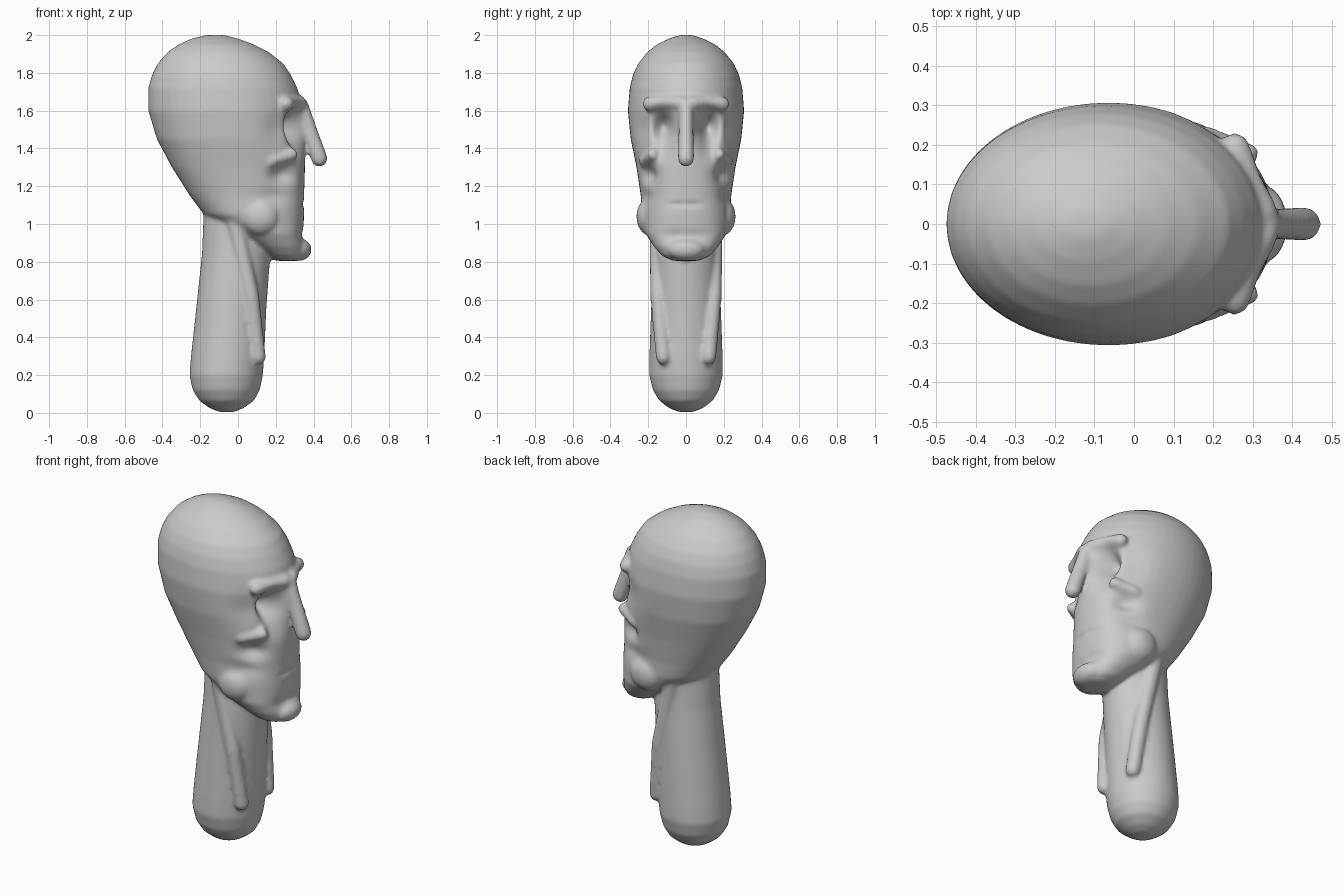
import bpy, bmesh, math
from mathutils import Vector

if "Cube" in bpy.data.objects:
    bpy.data.objects.remove(bpy.data.objects["Cube"])

bm = bmesh.new()
SEG = 48


def loft(rings):
    """Skin a list of closed point rings and cap both ends."""
    rows = [[bm.verts.new(p) for p in r] for r in rings]
    n = len(rows[0])
    for a, b in zip(rows, rows[1:]):
        for i in range(n):
            j = (i + 1) % n
            bm.faces.new((a[i], a[j], b[j], b[i]))
    bm.faces.new(rows[0][::-1])
    bm.faces.new(rows[-1])


def section(z, back, front, half, n=2.0):
    """Horizontal egg section; n above 2 makes the sides squarer."""
    mid, r = (back + front) / 2, (front - back) / 2
    pts = []
    for i in range(SEG):
        t = 2 * math.pi * i / SEG
        c, s = math.cos(t), math.sin(t)
        k = 2 / n
        pts.append((mid + r * math.copysign(abs(c) ** k, c),
                    half * math.copysign(abs(s) ** k, s), z))
    return pts


def ball(p, r):
    res = bmesh.ops.create_uvsphere(bm, u_segments=24, v_segments=14, radius=1)
    for v in res["verts"]:
        v.co = Vector(p) + Vector((v.co.x * r[0], v.co.y * r[1], v.co.z * r[2]))


def limb(a, b, ra, rb):
    """Tapered capsule between two points."""
    a, b = Vector(a), Vector(b)
    d = (b - a).normalized()
    q = d.to_track_quat('Z', 'Y')
    rings = []
    for k in range(14):
        f = (k % 7) / 6.5 * math.pi / 2
        if k < 7:
            f = (0.5 + 6 - k) / 6.5 * math.pi / 2 - 0.12
            o, h, r = a, -math.sin(f) * ra, math.cos(f) * ra
        else:
            o, h, r = b, math.sin(f) * rb, math.cos(f) * rb
        rings.append([o + q @ Vector((r * math.cos(t), r * math.sin(t), h))
                      for t in (2 * math.pi * i / 16 for i in range(16))])
    loft(rings)


# skull and jaw: z, back, front, half width, squareness
loft([section(*s) for s in [
    (0.805, 0.20, 0.33, 0.07), (0.83, 0.16, 0.35, 0.125, 2.2),
    (0.88, 0.09, 0.355, 0.17, 2.3), (0.95, -0.02, 0.345, 0.215, 2.4),
    (1.05, -0.18, 0.35, 0.235, 2.4), (1.15, -0.255, 0.35, 0.24, 2.3),
    (1.30, -0.35, 0.355, 0.262, 2.2), (1.45, -0.43, 0.355, 0.293, 2.1),
    (1.60, -0.475, 0.345, 0.308), (1.72, -0.475, 0.315, 0.298),
    (1.79, -0.455, 0.28, 0.281), (1.85, -0.425, 0.24, 0.253),
    (1.91, -0.373, 0.163, 0.205), (1.95, -0.315, 0.085, 0.155),
    (1.98, -0.25, 0.005, 0.095), (2.0, -0.17, -0.07, 0.035)]])

# neck with rounded base
loft([section(*s) for s in [
    (0.005, -0.10, -0.02, 0.04), (0.025, -0.15, 0.03, 0.09),
    (0.065, -0.205, 0.085, 0.142), (0.12, -0.24, 0.115, 0.175),
    (0.20, -0.257, 0.132, 0.195), (0.30, -0.249, 0.139, 0.194),
    (0.55, -0.222, 0.15, 0.185), (0.85, -0.19, 0.172, 0.172),
    (1.12, -0.18, 0.16, 0.16)]])

# nose, chin
limb((0.335, 0, 1.63), (0.43, 0, 1.347), 0.038, 0.044)
ball((0.325, 0, 0.865), (0.065, 0.10, 0.06))
for s in (1, -1):
    # brow, cheekbone, jaw corner
    limb((0.325, s * 0.03, 1.64), (0.255, s * 0.192, 1.635), 0.04, 0.04)
    limb((0.29, s * 0.17, 1.37), (0.18, s * 0.215, 1.33), 0.035, 0.038)
    ball((0.12, s * 0.195, 1.04), (0.10, 0.068, 0.10))
    # neck muscle
    limb((-0.02, s * 0.15, 1.02), (0.07, s * 0.148, 0.62), 0.045, 0.042)
    limb((0.07, s * 0.148, 0.62), (0.108, s * 0.12, 0.295), 0.042, 0.04)

bmesh.ops.recalc_face_normals(bm, faces=bm.faces)
mesh = bpy.data.meshes.new("head_bust")
bm.to_mesh(mesh)
bm.free()
head = bpy.data.objects.new("head_bust", mesh)
bpy.context.collection.objects.link(head)
bpy.context.view_layer.objects.active = head
head.select_set(True)


def bake(kind, **props):
    m = head.modifiers.new(kind.lower(), kind)
    for k, v in props.items():
        setattr(m, k, v)
    bpy.ops.object.modifier_apply(modifier=m.name)


# fuse the parts into one clay-like surface
bake('REMESH', mode='VOXEL', voxel_size=0.011)
bake('SMOOTH', factor=0.5, iterations=5)

# sculpt strokes: centre, radii, push
strokes = [
    ((0.33, 0.125, 1.515), (0.13, 0.055, 0.075), (-0.12, -0.01, 0.0)),   # eye socket
    ((0.33, 0.12, 1.40), (0.10, 0.055, 0.07), (-0.025, 0, 0)),           # under eye
    ((0.24, 0.22, 1.26), (0.07, 0.08, 0.05), (-0.02, -0.035, 0)),        # cheek hollow
    ((0.20, 0.22, 1.15), (0.09, 0.08, 0.045), (0, -0.015, 0)),           # jaw hollow
    ((0.22, 0.26, 1.50), (0.08, 0.08, 0.09), (0, -0.02, 0)),             # temple
    ((0.36, 0.04, 1.105), (0.05, 0.05, 0.014), (-0.012, 0, 0)),          # mouth
    ((0.35, 0.05, 0.935), (0.05, 0.08, 0.03), (-0.012, 0, 0)),           # chin crease
]
base = [v.co.copy() for v in head.data.vertices]
for v, p in zip(head.data.vertices, base):
    side = 1 if p.y >= 0 else -1
    for c, r, push in strokes:
        d = sum(((q - o) / k) ** 2 for q, o, k in zip((p.x, abs(p.y), p.z), c, r))
        if d < 6:
            w = math.exp(-d)
            v.co += Vector((push[0], push[1] * side, push[2])) * w
bake('SMOOTH', factor=0.5, iterations=3)
bpy.ops.object.shade_smooth()
